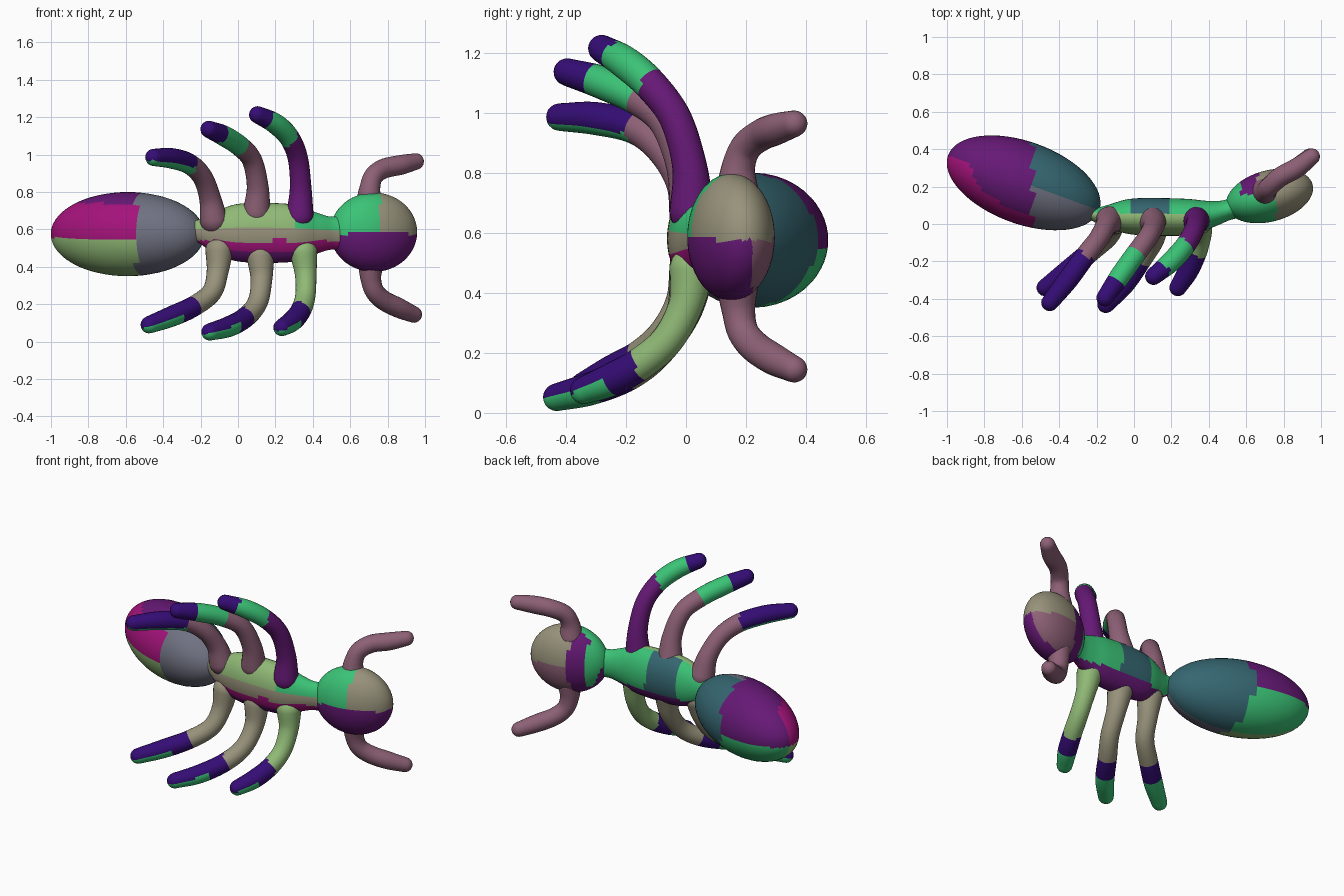
import bpy, bmesh, math
from mathutils import Vector, Matrix

if "Cube" in bpy.data.objects:
    bpy.data.objects.remove(bpy.data.objects["Cube"])

COLORS = {
    "purple": (0.40, 0.12, 0.46), "indigo": (0.22, 0.08, 0.46), "green": (0.24, 0.76, 0.46),
    "mauve": (0.55, 0.38, 0.46), "taupe": (0.59, 0.57, 0.48), "lime": (0.56, 0.72, 0.46),
    "magenta": (0.64, 0.10, 0.48), "slate": (0.43, 0.44, 0.50), "teal": (0.22, 0.40, 0.44),
}


def material(name):
    mat = bpy.data.materials.get(name)
    if not mat:
        mat = bpy.data.materials.new(name)
        mat.diffuse_color = (*[c ** 2.2 for c in COLORS[name]], 1)
        mat.use_nodes = True
        mat.node_tree.nodes["Principled BSDF"].inputs["Base Color"].default_value = mat.diffuse_color
    return mat


def finish(name, bm, paint):
    """Turn the bmesh into a smooth object, painted by face position."""
    bmesh.ops.recalc_face_normals(bm, faces=bm.faces)
    mesh = bpy.data.meshes.new(name)
    slots = []
    for f in bm.faces:
        color = paint(f.calc_center_median())
        if color not in slots:
            slots.append(color)
            mesh.materials.append(material(color))
        f.material_index = slots.index(color)
        f.smooth = True
    bm.to_mesh(mesh)
    bm.free()
    obj = bpy.data.objects.new(name, mesh)
    bpy.context.collection.objects.link(obj)


def ellipsoid(name, center, half, turn, paint):
    bm = bmesh.new()
    m = (Matrix.Translation(center) @ Matrix.Rotation(math.radians(turn), 4, 'Z')
         @ Matrix.Diagonal((*half, 1)) @ Matrix.Rotation(math.pi / 2, 4, 'Y'))
    bmesh.ops.create_uvsphere(bm, u_segments=48, v_segments=32, radius=1, matrix=m)
    finish(name, bm, paint)


def tube(name, pts, paint, ref=(1, -1, 0), flat=1.0, sides=24, steps=8):
    """Sweep round sections along a smooth path of (x, y, z, radius), with domed ends."""
    p = [Vector(q) for q in pts]
    p = [2 * p[0] - p[1]] + p + [2 * p[-1] - p[-2]]
    path = []
    for a, b, c, d in zip(p, p[1:], p[2:], p[3:]):
        for i in range(steps):
            t = i / steps
            path.append(0.5 * (2 * b + (c - a) * t + (2 * a - 5 * b + 4 * c - d) * t * t
                               + (3 * b - a - 3 * c + d) * t ** 3))
    path.append(p[-2])
    frames = []
    for i, q in enumerate(path):
        tan = (path[min(i + 1, len(path) - 1)] - path[max(i - 1, 0)]).to_3d().normalized()
        frames.append((q.to_3d(), tan, q.w))
    # domed ends
    dome = [math.radians(a) for a in (20, 40, 60, 78)]
    (c0, t0, r0), (c1, t1, r1) = frames[0], frames[-1]
    frames = ([(c0 - t0 * r0 * math.sin(a), t0, r0 * math.cos(a)) for a in reversed(dome)] + frames
              + [(c1 + t1 * r1 * math.sin(a), t1, r1 * math.cos(a)) for a in dome])
    bm = bmesh.new()
    rings = []
    for c, t, r in frames:
        v = t.cross(Vector(ref)).normalized()
        u = v.cross(t)
        rings.append([bm.verts.new(c + u * r * flat * math.cos(k * math.tau / sides)
                                   + v * r * math.sin(k * math.tau / sides)) for k in range(sides)])
    for a, b in zip(rings, rings[1:]):
        for k in range(sides):
            n = (k + 1) % sides
            bm.faces.new((a[k], a[n], b[n], b[k]))
    bm.faces.new(rings[0])
    bm.faces.new(rings[-1])
    finish(name, bm, paint)


# Abdomen
def paint_abdomen(c):
    front = c.y < 0.22 - 0.36 * (c.x + 0.59)
    if c.x > -0.54:
        return "slate" if front else "teal"
    if c.z > 0.555:
        return "magenta" if front and c.z < 0.74 else "purple"
    return "lime" if front else "green"


ellipsoid("abdomen", (-0.59, 0.22, 0.575), (0.43, 0.22, 0.225), -20, paint_abdomen)


# Head
def paint_head(c):
    if c.y > 0.16 and c.x < 0.66:
        return "purple" if c.x > 0.57 else "green"
    if c.z < 0.575:
        return "purple" if c.y < 0.22 else "mauve"
    return "green" if c.x < 0.76 and c.y < 0.16 else "taupe"


ellipsoid("head", (0.725, 0.15, 0.585), (0.238, 0.137, 0.212), 15, paint_head)


# Thorax, with waist and neck
def paint_thorax(c):
    if c.y > 0.06:
        return "purple" if c.z < 0.5 else ("teal" if -0.02 < c.x < 0.2 else "green")
    if c.z > 0.6:
        return "green" if c.x > 0.3 else "lime"
    return "taupe" if c.z > 0.54 else "magenta" if c.z > 0.48 else "purple"


tube("thorax", [(-0.26, 0.075, 0.59, 0.05), (-0.2, 0.05, 0.59, 0.066), (-0.13, 0.04, 0.585, 0.105),
                (-0.02, 0.04, 0.583, 0.15), (0.12, 0.038, 0.582, 0.16), (0.3, 0.038, 0.58, 0.152),
                (0.42, 0.055, 0.58, 0.11), (0.5, 0.075, 0.58, 0.088), (0.58, 0.1, 0.58, 0.1)],
     paint_thorax, ref=(0, 1, 0), flat=0.63, sides=36)

# Antennae
RADII = (0.075, 0.058, 0.054, 0.055, 0.055, 0.046)
ANTENNAE = {
    "upper_antenna": [(0.70, 0.17, 0.74), (0.705, 0.175, 0.82), (0.725, 0.20, 0.885),
                      (0.78, 0.25, 0.925), (0.87, 0.30, 0.945), (0.95, 0.36, 0.963)],
    "lower_antenna": [(0.71, 0.17, 0.43), (0.71, 0.175, 0.34), (0.73, 0.19, 0.27),
                      (0.78, 0.23, 0.22), (0.86, 0.29, 0.18), (0.94, 0.36, 0.145)],
}
for name, pts in ANTENNAE.items():
    tube(name, [(*q, r * 0.96) for q, r in zip(pts, RADII)], lambda c: "mauve")

# Legs: path, base colour
LEGS = {
    "upper_front_leg": ([(0.33, 0.02, 0.67), (0.335, 0.012, 0.82), (0.32, -0.035, 0.98),
                         (0.275, -0.115, 1.09), (0.20, -0.20, 1.165), (0.105, -0.28, 1.213)], "purple"),
    "upper_middle_leg": ([(0.10, 0.02, 0.69), (0.105, -0.01, 0.83), (0.075, -0.07, 0.97),
                          (0.01, -0.16, 1.045), (-0.075, -0.28, 1.10), (-0.155, -0.395, 1.135)], "mauve"),
    "upper_rear_leg": ([(-0.13, 0.02, 0.65), (-0.15, -0.01, 0.77), (-0.19, -0.08, 0.88),
                        (-0.26, -0.17, 0.95), (-0.355, -0.30, 0.98), (-0.45, -0.42, 0.985)], "mauve"),
    "lower_front_leg": ([(0.35, 0.02, 0.48), (0.362, 0.0, 0.36), (0.36, -0.06, 0.245),
                         (0.335, -0.15, 0.165), (0.29, -0.25, 0.11), (0.235, -0.34, 0.075)], "lime"),
    "lower_middle_leg": ([(0.12, 0.02, 0.46), (0.125, -0.01, 0.33), (0.105, -0.09, 0.21),
                          (0.04, -0.19, 0.13), (-0.05, -0.32, 0.08), (-0.15, -0.43, 0.052)], "taupe"),
    "lower_rear_leg": ([(-0.10, 0.02, 0.49), (-0.11, -0.01, 0.37), (-0.14, -0.07, 0.265),
                        (-0.235, -0.15, 0.19), (-0.355, -0.25, 0.135), (-0.475, -0.34, 0.09)], "taupe"),
}
for name, (pts, base) in LEGS.items():
    def paint_leg(c, name=name, pts=pts, base=base):
        knee, tip = Vector(pts[3]), Vector(pts[5])
        along = (tip - knee).normalized()
        d = (c - knee).dot(along)
        if d < 0:
            return base
        mid = knee + along * d
        if "lower" in name:
            return "green" if d > 0.12 and c.z < mid.z else "indigo"
        if "rear" in name:
            return "indigo" if c.z > mid.z - 0.02 else "green"
        return "indigo" if d > 0.2 else "green"

    tube(name, [(*q, r) for q, r in zip(pts, RADII)], paint_leg)
